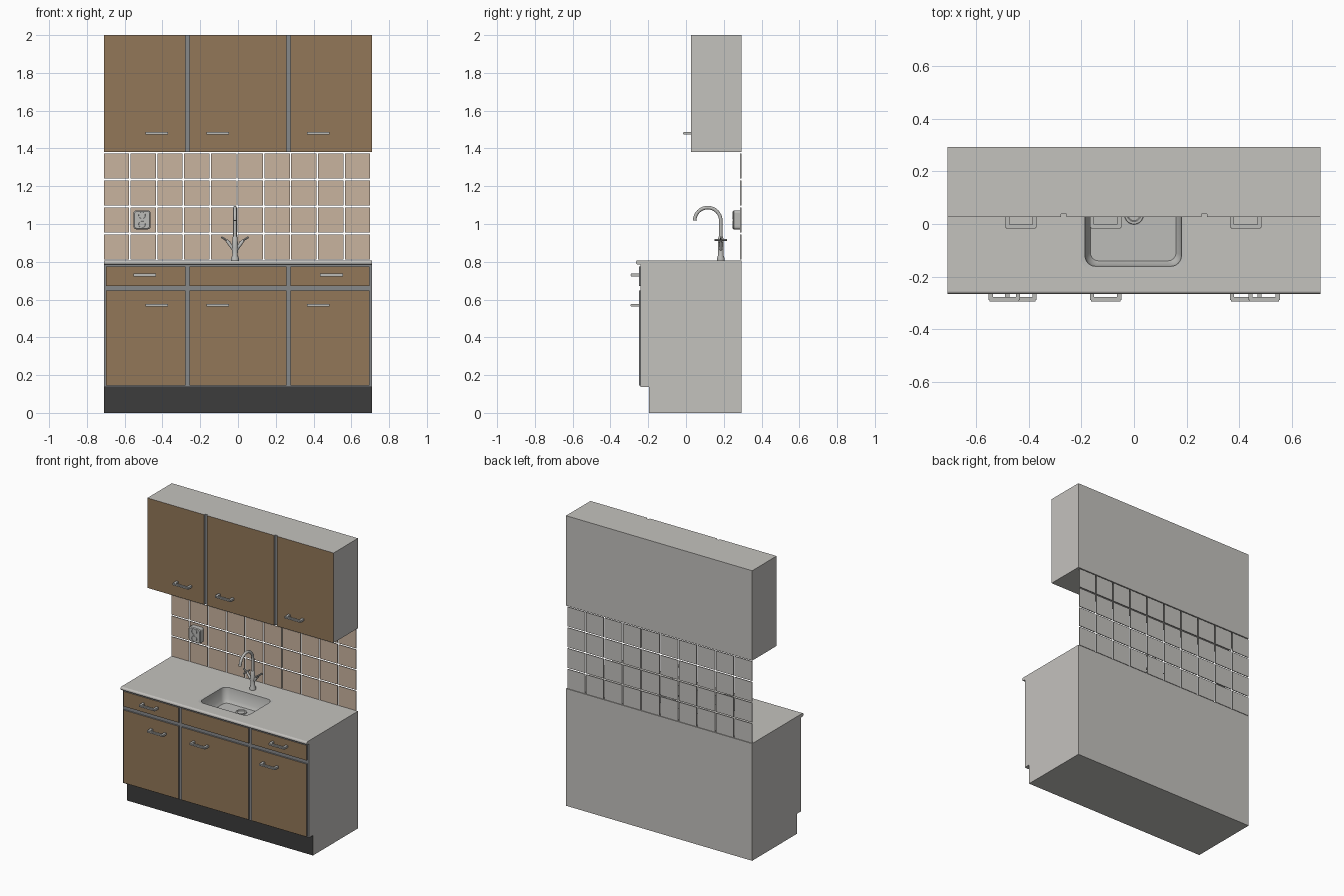
import bpy, bmesh, math
from mathutils import Vector

if "Cube" in bpy.data.objects:
    bpy.data.objects.remove(bpy.data.objects["Cube"], do_unlink=True)


def material(name, rgb):
    lin = [(c / 255 / 12.92 if c < 11 else ((c / 255 + 0.055) / 1.055) ** 2.4) for c in rgb]
    m = bpy.data.materials.new(name)
    m.use_nodes = True
    m.diffuse_color = (*lin, 1)
    m.node_tree.nodes["Principled BSDF"].inputs["Base Color"].default_value = (*lin, 1)
    return m


GREY = material("cabinet grey", (196, 194, 190))
WOOD = material("brown wood", (146, 119, 88))
TILE = material("beige tile", (201, 179, 159))
DARK = material("charcoal plinth", (60, 60, 60))
FRAME = material("frame grey", (134, 136, 138))
METAL = material("brushed metal", (188, 188, 185))


def finish(name, bm, mats, smooth=False):
    bmesh.ops.recalc_face_normals(bm, faces=bm.faces)
    if len(mats) > 1:  # second material goes on the front-facing faces
        for f in bm.faces:
            f.material_index = int(f.normal.y < -0.9)
    me = bpy.data.meshes.new(name)
    bm.to_mesh(me)
    bm.free()
    for m in mats:
        me.materials.append(m)
    ob = bpy.data.objects.new(name, me)
    bpy.context.collection.objects.link(ob)
    if smooth:
        bpy.ops.object.select_all(action="DESELECT")
        bpy.context.view_layer.objects.active = ob
        ob.select_set(True)
        bpy.ops.object.shade_smooth_by_angle(angle=math.radians(40))
    return ob


def add_box(bm, x, y, z):
    vs = bmesh.ops.create_cube(bm, size=1)["verts"]
    for v in vs:
        for i, (a, b) in enumerate((x, y, z)):
            v.co[i] = a + (v.co[i] + 0.5) * (b - a)
    return vs


def box(name, x, y, z, *mats):
    bm = bmesh.new()
    add_box(bm, x, y, z)
    return finish(name, bm, mats)


def rounded_rect(w, h, r, n=6):
    pts = []
    for k, (sx, sy) in enumerate(((1, 1), (-1, 1), (-1, -1), (1, -1))):
        for i in range(n + 1):
            a = math.pi / 2 * (k + i / n)
            pts.append((sx * (w / 2 - r) + r * math.cos(a), sy * (h / 2 - r) + r * math.sin(a)))
    return pts


def loft(name, loops, mats, caps=(True, True), smooth=False):
    bm = bmesh.new()
    rings = [[bm.verts.new(p) for p in loop] for loop in loops]
    for a, b in zip(rings, rings[1:]):
        for i in range(len(a)):
            j = (i + 1) % len(a)
            bm.faces.new((a[i], a[j], b[j], b[i]))
    if caps[0]:
        bm.faces.new(rings[0])
    if caps[1]:
        bm.faces.new(rings[-1])
    return finish(name, bm, mats, smooth)


def tube(name, path, radii, mat, n=14):
    """Sweep a circle along a path, with one radius per point."""
    path = [Vector(p) for p in path]
    side = Vector((1, 0, 0))
    if abs((path[-1] - path[0]).normalized().x) > 0.3:
        side = Vector((0, 1, 0))
    loops = []
    for i, p in enumerate(path):
        t = (path[min(i + 1, len(path) - 1)] - path[max(i - 1, 0)]).normalized()
        up = t.cross(side).normalized()
        loops.append([p + radii[i] * (math.cos(a) * side + math.sin(a) * up)
                      for a in (2 * math.pi * k / n for k in range(n))])
    return loft(name, loops, [mat], smooth=True)


W, BACK, TOP = 0.71, 0.293, 0.808
COLUMNS = [("left", -W, -0.277), ("middle", -0.257, 0.257), ("right", 0.277, W)]

# Base cabinet and plinth
base = box("base_cabinet", (-W, W), (-0.24, BACK), (0.138, 0.785), GREY, FRAME)
box("plinth", (-W, W), (-0.197, BACK), (0, 0.138), GREY, DARK)

# Worktop with a rounded front edge
r = (TOP - 0.785) / 2
edge = [(-0.254 - r * math.sin(a), TOP - r + r * math.cos(a))
        for a in (math.pi * i / 8 for i in range(9))]
profile = [(BACK, TOP)] + edge + [(BACK, 0.785)]
worktop = loft("worktop", [[(x, y, z) for y, z in profile] for x in (-W, W)], [GREY])

# Sink opening cut through worktop and cabinet
SX, SY = -0.003, -0.02


def sink_loop(inset, z, r=0.045):
    return [(SX + x, SY + y, z) for x, y in rounded_rect(0.395 - 2 * inset, 0.31 - 2 * inset, r)]


cutter = loft("sink_cutter", [sink_loop(0, 0.66), sink_loop(0, 0.9)], [GREY])
for ob in (base, worktop):
    mod = ob.modifiers.new("sink_hole", "BOOLEAN")
    mod.operation, mod.solver, mod.object = "DIFFERENCE", "EXACT", cutter
    bpy.context.view_layer.objects.active = ob
    bpy.ops.object.modifier_apply(modifier=mod.name)
bpy.data.objects.remove(cutter, do_unlink=True)

# Sink basin: rim, walls and floor (normals turned to the inside)
basin = loft("sink_basin", [sink_loop(0, TOP), sink_loop(0.014, TOP - 0.002, 0.04),
                            sink_loop(0.02, 0.73, 0.04), sink_loop(0.035, 0.708, 0.03)],
             [METAL], caps=(False, True), smooth=True)
if max(basin.data.polygons, key=lambda p: p.area).normal.z < 0:
    basin.data.flip_normals()


def disc_loop(x, y, z, r):
    return [(x + r * math.cos(a), y + r * math.sin(a), z)
            for a in (2 * math.pi * k / 24 for k in range(24))]


loft("sink_drain", [disc_loop(0, 0.035, 0.707, 0.037), disc_loop(0, 0.035, 0.713, 0.035),
                    disc_loop(0, 0.035, 0.713, 0.026), disc_loop(0, 0.035, 0.709, 0.022)],
     [METAL], caps=(False, True))

# Cabinet doors and drawer fronts
for side, a, b in COLUMNS:
    box(f"{side}_wall_door", (a, b), (0.027, 0.038), (1.38, 2), GREY, WOOD)
    a, b = max(a, -0.7), min(b, 0.697)
    box(f"{side}_base_door", (a, b), (-0.25, -0.24), (0.145, 0.647), FRAME, WOOD)
    box(f"{side}_drawer_front", (a, b), (-0.25, -0.24), (0.672, 0.776), FRAME, WOOD)

# Wall cabinet
box("wall_cabinet", (-W, W), (0.038, BACK), (1.38, 2), GREY, FRAME)


# Bar handles
def handle(name, x, y, z):
    bm = bmesh.new()
    add_box(bm, (x - 0.06, x + 0.06), (y - 0.044, y - 0.028), (z - 0.007, z + 0.007))
    for s in (-1, 1):
        add_box(bm, (x + s * 0.052 - 0.008, x + s * 0.052 + 0.008), (y - 0.028, y), (z - 0.007, z + 0.007))
    front = [e for e in bm.edges if all(v.co.y < y - 0.04 for v in e.verts)]
    bmesh.ops.bevel(bm, geom=front, offset=0.004, segments=2, affect="EDGES")
    finish(name, bm, [METAL])


for side, x in (("left", -0.43), ("middle", -0.108), ("right", 0.425)):
    handle(f"{side}_wall_handle", x, 0.027, 1.48)
    handle(f"{side}_base_handle", x, -0.25, 0.57)
for side, x in (("left", -0.493), ("right", 0.495)):
    handle(f"{side}_drawer_handle", x, -0.25, 0.73)

# Backsplash tiles
bm = bmesh.new()
for col in range(10):
    for row in range(4):
        x, z = -W + col * 0.1417, 0.811 + row * 0.143
        add_box(bm, (x, x + 0.134), (BACK - 0.006, BACK), (z, z + 0.134))
finish("backsplash_tiles", bm, [GREY, TILE])

# Wall socket with two round recesses
OX, OZ = -0.508, 1.022


def plate_loop(inset, y):
    return [(OX + x, y, OZ + z) for x, z in rounded_rect(0.09 - 2 * inset, 0.1 - 2 * inset, 0.014)]


loft("socket_plate", [plate_loop(0, 0.288), plate_loop(0, 0.253), plate_loop(0.005, 0.248)], [METAL])
for name, dz in (("upper", 0.024), ("lower", -0.024)):
    rings = [[(OX + x, y, OZ + dz + z) for x, z, _ in disc_loop(0, 0, 0, rad)]
             for rad, y in ((0.021, 0.248), (0.021, 0.246), (0.018, 0.246), (0.017, 0.2475))]
    loft(f"{name}_socket", rings, [METAL])

# Tap: flared foot, column and swan neck
FX, FY = -0.016, 0.184
tube("tap_foot", [(FX, FY, z) for z in (TOP, 0.818, 0.835, 0.87, 0.925, 0.935)],
     [0.021, 0.021, 0.014, 0.016, 0.014, 0.01], METAL)
neck = [(FX, FY, 0.9), (FX, FY, 0.96)]
neck += [(FX, 0.115 + 0.069 * math.cos(a), 1.018 + 0.069 * math.sin(a))
         for a in (math.pi * i / 16 for i in range(17))]
tube("tap_neck", neck, [0.0095] * len(neck), METAL)

# Tap valves with cross handles
for side, s in (("left", -1), ("right", 1)):
    hx, hz = FX + s * 0.046, 0.915
    tube(f"{side}_valve", [(FX, FY, 0.855), (FX + s * 0.03, FY, 0.895), (hx, FY, hz)],
         [0.009, 0.009, 0.007], METAL)
    tube(f"{side}_valve_bar", [(hx, FY - 0.034, hz), (hx, FY + 0.034, hz)], [0.005] * 2, METAL, 8)
    tube(f"{side}_valve_lever", [(hx - s * 0.022, FY, hz - 0.014), (hx + s * 0.026, FY, hz + 0.016)],
         [0.005] * 2, METAL, 8)
